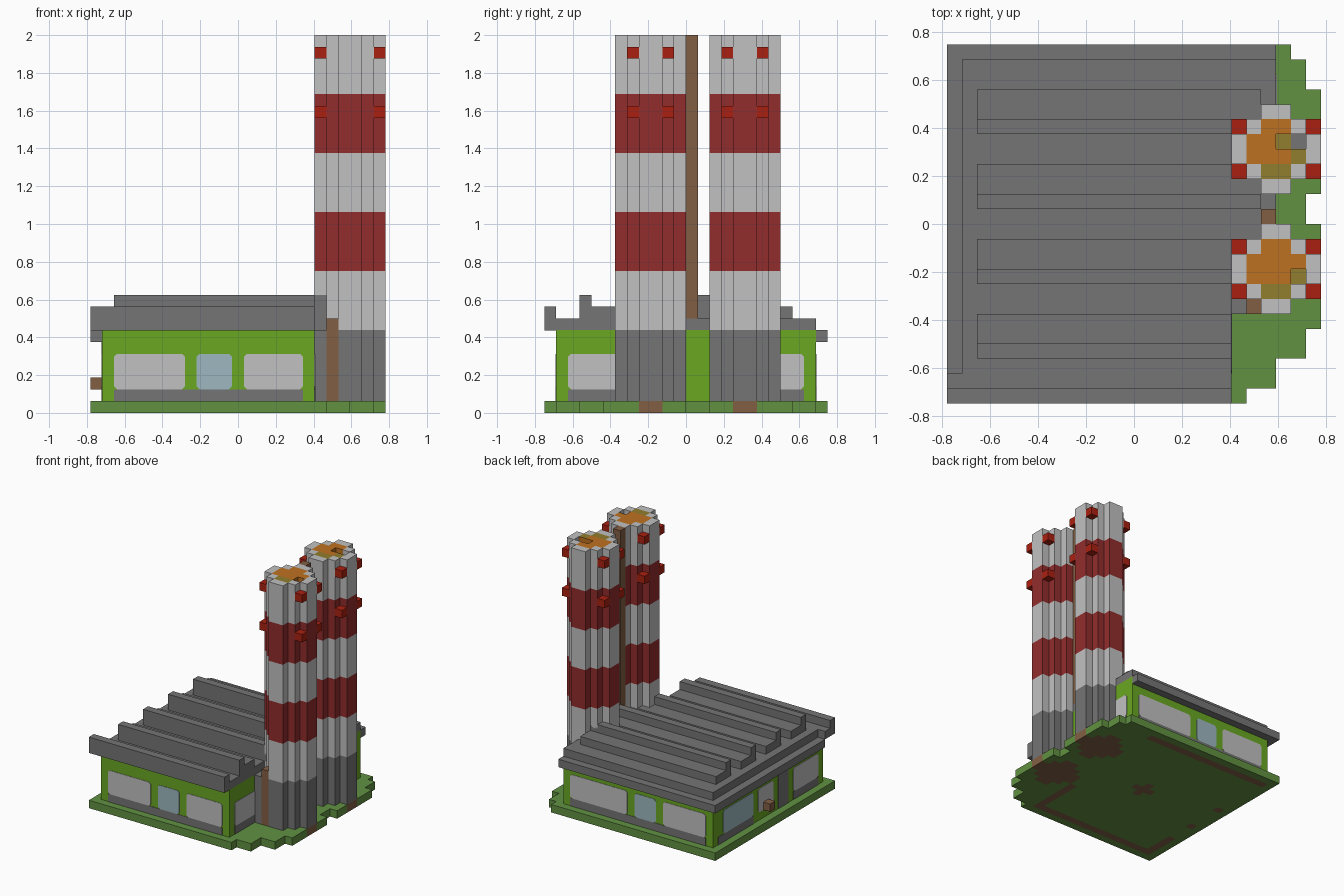
import bpy
import bmesh

old = bpy.data.objects.get("Cube")
if old:
    bpy.data.objects.remove(old, do_unlink=True)

U = 1 / 16                    # one block
X0, Y0 = -12.5 * U, -12 * U   # corner of the block grid


def linear(c):
    c /= 255
    return c / 12.92 if c <= 0.04045 else ((c + 0.055) / 1.055) ** 2.4


def material(name, r, g, b):
    m = bpy.data.materials.new(name)
    m.use_nodes = True
    col = (linear(r), linear(g), linear(b), 1)
    m.diffuse_color = col
    m.node_tree.nodes["Principled BSDF"].inputs["Base Color"].default_value = col
    return m


WHITE = material("pale grey", 192, 193, 192)
GREY = material("concrete grey", 117, 117, 117)
LIME = material("lime green", 106, 167, 34)
GRASS = material("grass green", 98, 145, 66)
RED = material("dark red", 146, 44, 44)
LAMP = material("signal red", 170, 32, 16)
BROWN = material("brown", 130, 95, 68)
BLUE = material("glass blue", 157, 184, 192)
ORANGE = material("orange", 190, 113, 33)
OLIVE = material("olive", 146, 126, 46)


def point(i, j, k):
    return (X0 + i * U, Y0 + j * U, k * U)


def finish(name, bm, mats):
    bmesh.ops.remove_doubles(bm, verts=bm.verts, dist=1e-5)
    me = bpy.data.meshes.new(name)
    bm.to_mesh(me)
    bm.free()
    for m in mats:
        me.materials.append(m)
    ob = bpy.data.objects.new(name, me)
    bpy.context.collection.objects.link(ob)
    return ob


def rect(i0, i1, j0, j1):
    return {(i, j) for i in range(i0, i1) for j in range(j0, j1)}


def blocks(name, cells, levels, rule):
    """Stack of block layers over a set of cells; rule gives each face's material."""
    bm = bmesh.new()
    mats = []

    def face(corners, mat):
        if mat not in mats:
            mats.append(mat)
        f = bm.faces.new([bm.verts.new(point(*c)) for c in corners])
        f.material_index = mats.index(mat)

    low, high = levels[0], levels[-1]
    for i, j in sorted(cells):
        ring = [(i, j), (i + 1, j), (i + 1, j + 1), (i, j + 1)]
        face([(a, b, high) for a, b in ring], rule(i, j, high, "top"))
        face([(a, b, low) for a, b in reversed(ring)], rule(i, j, low, "bottom"))
        near = [(i, j - 1), (i + 1, j), (i, j + 1), (i - 1, j)]
        for n in range(4):
            if near[n] in cells:
                continue
            (a, b), (c, d) = ring[n], ring[(n + 1) % 4]
            for lo, hi in zip(levels, levels[1:]):
                face([(a, b, lo), (c, d, lo), (c, d, hi), (a, b, hi)],
                     rule(i, j, lo, "side"))
    return finish(name, bm, mats)


def box(name, mat, i0, i1, j0, j1, k0, k1):
    bm = bmesh.new()
    bmesh.ops.create_cube(bm, size=1)
    lo, hi = point(i0, j0, k0), point(i1, j1, k1)
    for v in bm.verts:
        v.co = [lo[n] if v.co[n] < 0 else hi[n] for n in range(3)]
    return finish(name, bm, [mat])


def panel(name, mat, axis, at, out, a0, a1, k0, k1, cut=0.25):
    """Thin plate on a wall, with clipped corners."""
    outline = [(a0 + cut, k0), (a1 - cut, k0), (a1, k0 + cut), (a1, k1 - cut),
               (a1 - cut, k1), (a0 + cut, k1), (a0, k1 - cut), (a0, k0 + cut)]
    bm = bmesh.new()
    pos = at + 0.05 * out
    pts = [(a, pos, k) if axis == "y" else (pos, a, k) for a, k in outline]
    f = bm.faces.new([bm.verts.new(point(*p)) for p in pts])
    grown = bmesh.ops.extrude_face_region(bm, geom=[f])
    for v in grown["geom"]:
        if isinstance(v, bmesh.types.BMVert):
            v.co["xyz".index(axis)] -= 0.05 * out * U
    bmesh.ops.remove_doubles(bm, verts=bm.verts, dist=1e-5)
    bmesh.ops.recalc_face_normals(bm, faces=bm.faces)
    return finish(name, bm, [mat])


# Grassy ground with a stepped edge and bare earth under the buildings
row_ends = [20, 22, 22, 24, 24] + [25] * 7 + [24] * 2 + [25] * 7 + [24] * 2 + [23]
ground = {(i, j) for j, end in enumerate(row_ends) for i in range(end)}


def tower(j0):
    return rect(19, 25, j0 + 2, j0 + 4) | rect(20, 24, j0 + 1, j0 + 5) | rect(21, 23, j0, j0 + 6)


earth = tower(6) | tower(14) | rect(1, 19, 1, 2) | rect(1, 19, 22, 23) | rect(1, 2, 1, 6)
earth |= rect(18, 19, 1, 8) | rect(10, 13, 12, 13) | rect(11, 12, 11, 14) | {(1, 9), (1, 14)}
blocks("ground", ground, [0, 1], lambda i, j, k, s: BROWN if (i, j) in earth else GRASS)

# Hall walls: the rear half is longer than the front
hall = rect(1, 19, 1, 8) | rect(1, 22, 8, 23)
blocks("hall_walls", hall, [1, 7], lambda i, j, k, s: LIME)

# Windows and sills on the front and back
for side, at, out, end in (("front", 1, -1, 18), ("back", 23, 1, 21)):
    panel(side + "_sill", GREY, "y", at, out, 2, end, 1, 2, 0)
    panel(side + "_window_a", WHITE, "y", at, out, 2, 8, 2, 5)
    panel(side + "_window_b", BLUE, "y", at, out, 9, 12, 2, 5)
    panel(side + "_window_c", WHITE, "y", at, out, 13, end, 2, 5)

# Windows on the tower side
for name, at, a0, a1 in (("front", 19, 2, 7), ("rear", 22, 17, 22)):
    panel("tower_side_sill_" + name, GREY, "x", at, 1, a0, a1, 1, 2, 0)
    panel("tower_side_window_" + name, WHITE, "x", at, 1, a0, a1, 2, 5)

# Entrance side
panel("entrance_sill_front", GREY, "x", 1, -1, 2, 7, 1, 2, 0)
panel("entrance_sill_rear", GREY, "x", 1, -1, 15, 22, 1, 2, 0)
panel("entrance_window_front", WHITE, "x", 1, -1, 2, 7, 2, 5)
panel("entrance_window_rear", BLUE, "x", 1, -1, 15, 21, 2, 5)
panel("entrance_door", GREY, "x", 1, -1, 8, 10, 1, 6, 0)
panel("entrance_pane", WHITE, "x", 1, -1, 11, 14, 2, 5)
box("entrance_block", BROWN, 0, 1, 12, 13, 2, 3)

# Roof slab, eaves and sawtooth ridges
blocks("roof_slab", hall | rect(0, 19, 1, 2), [7, 8], lambda i, j, k, s: GREY)
eave = rect(0, 1, 2, 24) | rect(0, 22, 23, 24)
blocks("roof_eave", eave, [6, 7], lambda i, j, k, s: GREY)
box("roof_front_edge", GREY, 0, 19, 0, 1, 7, 9)
for n, j in enumerate((3, 8, 13, 18)):
    end = 19 if j < 8 else 21
    box(f"roof_step_{n}", GREY, 2, end, j, j + 3, 8, 9)
    box(f"roof_ridge_{n}", GREY, 2, end, j, j + 1, 9, 10)


# Striped chimneys with glowing cores and warning lamps
def chimney(name, j0, pits, olive, grey):
    shape = tower(j0)
    core = rect(20, 24, j0 + 2, j0 + 4) | rect(21, 23, j0 + 1, j0 + 5)

    def rule(i, j, k, side):
        if (i, j) in grey and side == "top":
            return GREY
        if (i, j) in olive and side == "top":
            return OLIVE
        if (i, j) in core:
            return ORANGE
        if side == "top":
            return WHITE
        if k < 7:
            return GREY
        return RED if 12 <= k < 17 or 22 <= k < 27 else WHITE

    bands = [1, 7, 12, 17, 22, 27, 31]
    blocks(name + "_shaft", shape - pits, bands + [32], rule)
    blocks(name + "_core", pits, [30, 31], rule)
    for n, (i, j, k) in enumerate((i, j, k) for i in (19, 24)
                                  for j in (j0 + 1, j0 + 4) for k in (25, 30)):
        box(f"{name}_lamp_{n}", LAMP, i, i + 1, j, j + 1, k, k + 1)


chimney("front_chimney", 6, {(23, 8)}, {(23, 8), (21, 7), (22, 7)}, set())
chimney("rear_chimney", 14, {(22, 17), (23, 17)},
        {(22, 17), (23, 16), (21, 15), (22, 15)}, {(23, 17)})

# Pipes beside the chimneys
box("tall_pipe", BROWN, 21, 22, 12, 13, 8, 32)
box("short_pipe", BROWN, 20, 21, 6, 7, 1, 8)
box("pipe_housing", GREY, 19, 20, 6, 8, 1, 7)
